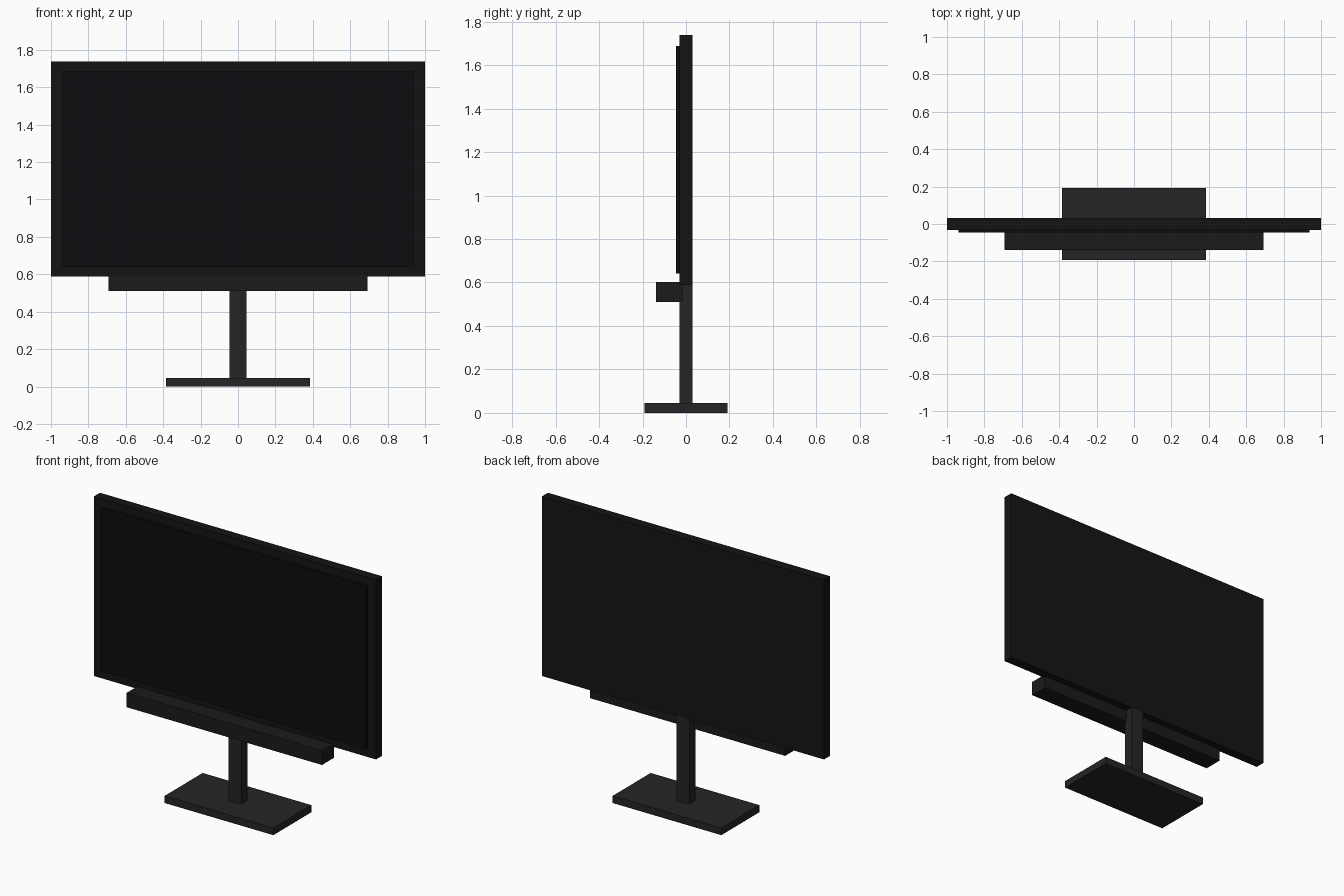
import bpy

if "Cube" in bpy.data.objects:
    bpy.data.objects.remove(bpy.data.objects["Cube"])


def material(name, rgb):
    m = bpy.data.materials.new(name)
    m.diffuse_color = (*rgb, 1)
    m.use_nodes = True
    m.node_tree.nodes["Principled BSDF"].inputs["Base Color"].default_value = m.diffuse_color
    return m


def box(name, x, y, z, mat):
    """Box from (min, max) extents on each axis."""
    bpy.ops.mesh.primitive_cube_add(size=1, location=[sum(r) / 2 for r in (x, y, z)])
    ob = bpy.context.object
    ob.name = name
    ob.scale = [r[1] - r[0] for r in (x, y, z)]
    bpy.ops.object.transform_apply(location=False, rotation=False, scale=True)
    ob.data.materials.append(mat)
    return ob


casing = material("casing_black", (0.007, 0.007, 0.007))
glass = material("screen_black", (0.004, 0.004, 0.005))
bar = material("speaker_grey", (0.011, 0.011, 0.011))
metal = material("stand_grey", (0.018, 0.018, 0.018))

# Display panel and raised screen
box("panel", (-1, 1), (-0.031, 0.031), (0.588, 1.738), casing)
box("screen", (-0.938, 0.938), (-0.046, -0.026), (0.642, 1.688), glass)

# Speaker bar under the screen
box("speaker_bar", (-0.692, 0.692), (-0.138, -0.015), (0.511, 0.603), bar)

# Stand: neck and foot plate
box("stand_neck", (-0.046, 0.046), (-0.031, 0.031), (0.046, 0.588), metal)
box("stand_base", (-0.385, 0.385), (-0.192, 0.192), (0, 0.046), metal)
